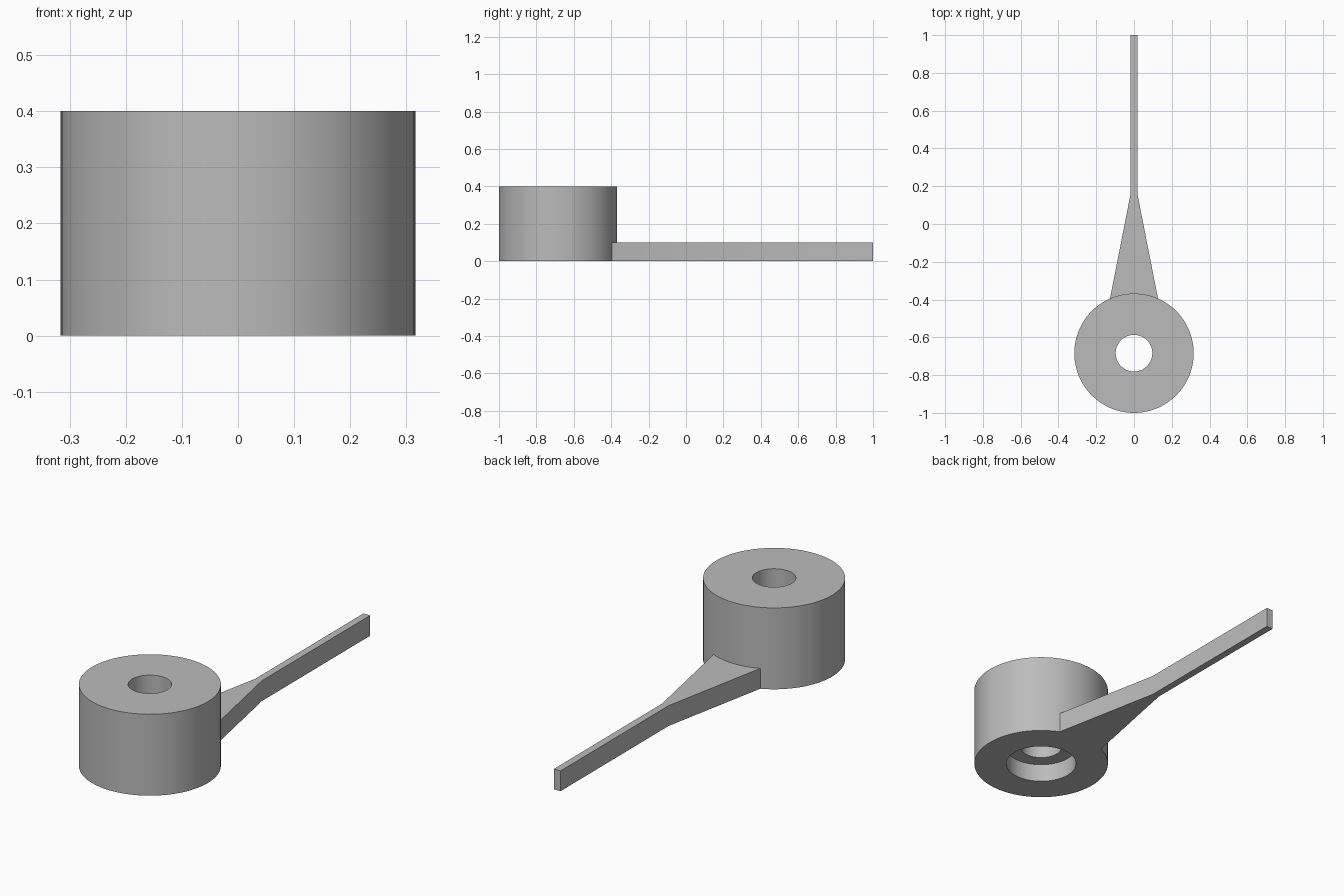
import bpy, bmesh, math
from mathutils import Vector

cube = bpy.data.objects.get("Cube")
if cube:
    bpy.data.objects.remove(cube, do_unlink=True)

HUB_Y, HUB_R, HUB_H = -0.684, 0.316, 0.4
BORE_R, RECESS_R, RECESS_H = 0.097, 0.165, 0.09
ARM_H, ARM_W = 0.1, 0.018

grey = bpy.data.materials.new("plain grey")
grey.use_nodes = True
colour = (0.5, 0.5, 0.5, 1)
grey.diffuse_color = colour
grey.node_tree.nodes["Principled BSDF"].inputs["Base Color"].default_value = colour


def make_object(name, bm):
    bmesh.ops.recalc_face_normals(bm, faces=bm.faces)
    mesh = bpy.data.meshes.new(name)
    bm.to_mesh(mesh)
    bm.free()
    mesh.materials.append(grey)
    obj = bpy.data.objects.new(name, mesh)
    bpy.context.collection.objects.link(obj)
    return obj


# Hub: ring section with a wider recess underneath, turned about its axis
section = [(HUB_R, 0), (HUB_R, HUB_H), (BORE_R, HUB_H),
           (BORE_R, RECESS_H), (RECESS_R, RECESS_H), (RECESS_R, 0)]
bm = bmesh.new()
verts = [bm.verts.new((r, HUB_Y, z)) for r, z in section]
edges = [bm.edges.new((verts[i - 1], verts[i])) for i in range(len(verts))]
bmesh.ops.spin(bm, geom=verts + edges, cent=(0, HUB_Y, 0), axis=(0, 0, 1),
               angle=math.tau, steps=96, use_merge=True)
bmesh.ops.remove_doubles(bm, verts=bm.verts, dist=0.0001)
hub = make_object("hub_with_arm", bm)

# Arm: slim bar flaring where it enters the hub
half = [(ARM_W, 1), (ARM_W, 0.16), (0.127, -0.394), (0.135, -0.435)]
outline = half + [(-x, y) for x, y in reversed(half)]
bm = bmesh.new()
base = bm.faces.new([bm.verts.new((x, y, 0)) for x, y in outline])
top = bmesh.ops.extrude_face_region(bm, geom=[base])["geom"]
bmesh.ops.translate(bm, vec=Vector((0, 0, ARM_H)),
                    verts=[v for v in top if isinstance(v, bmesh.types.BMVert)])
arm = make_object("arm", bm)

# Fuse the arm into the hub
fuse = hub.modifiers.new("fuse_arm", "BOOLEAN")
fuse.operation = "UNION"
fuse.solver = "EXACT"
fuse.object = arm
bpy.ops.object.select_all(action="DESELECT")
hub.select_set(True)
bpy.context.view_layer.objects.active = hub
bpy.ops.object.modifier_apply(modifier=fuse.name)
bpy.data.objects.remove(arm, do_unlink=True)
bpy.ops.object.shade_smooth_by_angle(angle=math.radians(30))
